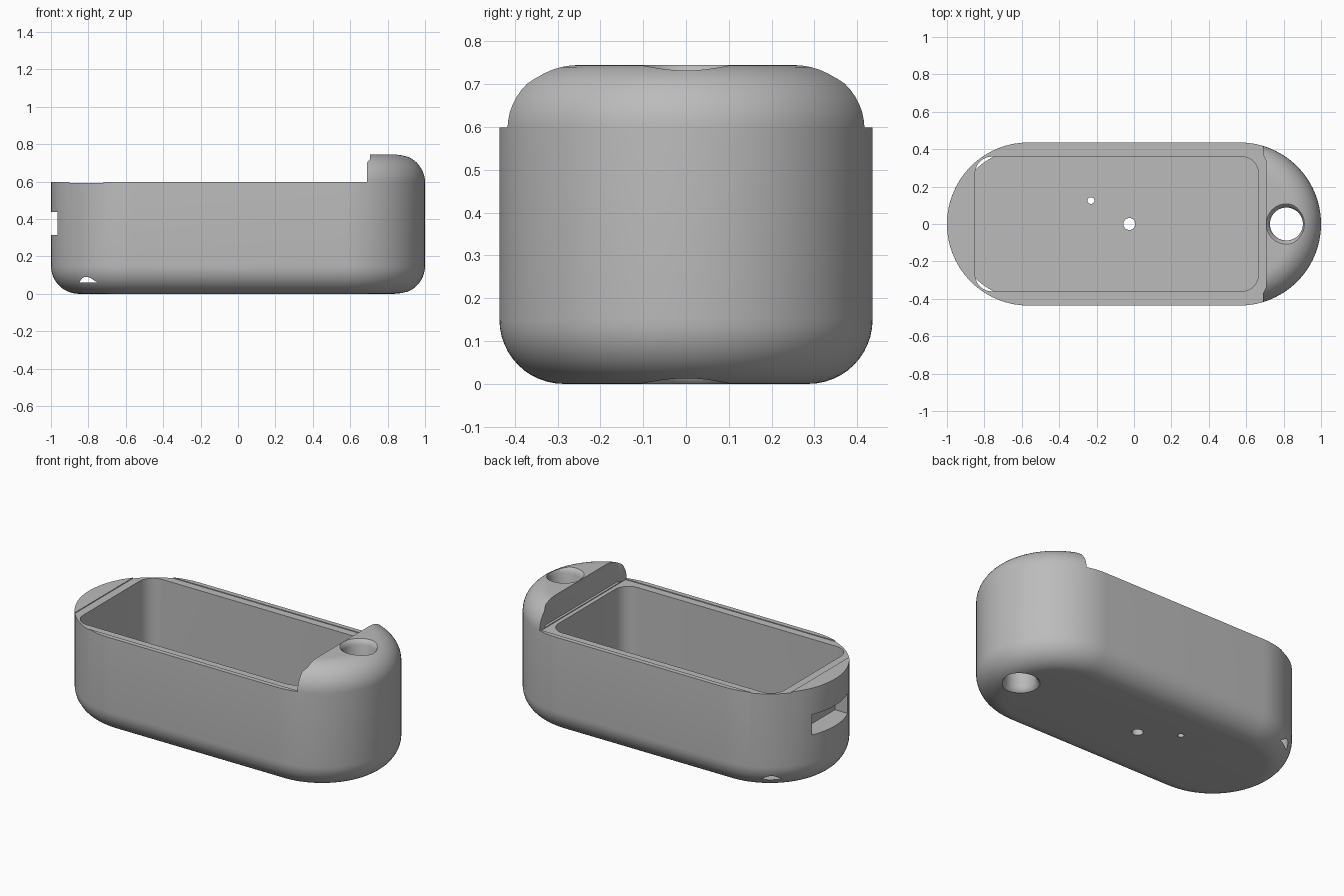
import bpy, bmesh, math

cube = bpy.data.objects.get("Cube")
if cube:
    bpy.data.objects.remove(cube, do_unlink=True)

# One grey plastic for the whole shell
grey = bpy.data.materials.new("grey plastic")
grey.use_nodes = True
colour = (0.5, 0.5, 0.5, 1)
grey.diffuse_color = colour
grey.node_tree.nodes["Principled BSDF"].inputs["Base Color"].default_value = colour


def rounded(cx, cy, hx, hy, r, n):
    """Rounded rectangle outline; becomes a stadium or circle when r is large."""
    pts = []
    for q, (sx, sy) in enumerate(((1, 1), (-1, 1), (-1, -1), (1, -1))):
        for k in range(n + 1):
            a = (q + k / n) * math.pi / 2
            pts.append((cx + sx * (hx - r) + r * math.cos(a),
                        cy + sy * (hy - r) + r * math.sin(a)))
    return pts


def loft(name, layers):
    """Stack outlines at given heights into a closed solid."""
    bm = bmesh.new()
    rings = [[bm.verts.new((x, y, z)) for x, y in pts] for z, pts in layers]
    for low, high in zip(rings, rings[1:]):
        for i in range(len(low)):
            j = (i + 1) % len(low)
            bm.faces.new((low[i], low[j], high[j], high[i]))
    bm.faces.new(rings[0][::-1])
    bm.faces.new(rings[-1])
    bmesh.ops.remove_doubles(bm, verts=bm.verts, dist=1e-5)
    bmesh.ops.recalc_face_normals(bm, faces=bm.faces)
    mesh = bpy.data.meshes.new(name)
    bm.to_mesh(mesh)
    bm.free()
    mesh.materials.append(grey)
    obj = bpy.data.objects.new(name, mesh)
    bpy.context.collection.objects.link(obj)
    return obj


def prism(name, pts, z0, z1):
    return loft(name, [(z0, pts), (z1, pts)])


def circle(x, y, r, n=12):
    return rounded(x, y, r, r, r, n)


def box(x0, x1, y):
    return [(x0, -y), (x1, -y), (x1, y), (x0, y)]


# Shell: stadium with filleted bottom and top edges
height, fillet, half_width = 0.745, 0.15, 0.436
steps = 12
layers = []
for k in range(steps + 1):
    a = k / steps * math.pi / 2
    inset = fillet * (1 - math.sin(a))
    layers.append((fillet * (1 - math.cos(a)),
                   rounded(0, 0, 1 - inset, half_width - inset, half_width - inset, 24)))
layers += [(height - z, pts) for z, pts in reversed(layers)]
shell = loft("case_shell", layers)

# Space above the rim, leaving the raised end with its shallow recessed wall
rim = 0.599
half = [(0.705, 0.34), (0.69, 0.37), (0.69, 0.6), (-1.2, 0.6)]
lid_outline = half + [(x, -y) for x, y in reversed(half)]
cutters = [prism("lid_space", lid_outline, rim, 1)]

# Slight step around the opening, and the main cavity
cutters.append(prism("rim_recess", box(-0.9, 0.69, 0.407), rim - 0.005, 0.65))
cutters.append(prism("cavity", rounded(-0.0925, 0, 0.7575, 0.36, 0.09, 10), 0.06, 0.9))

# Flared hole through the raised end
flare = [(-0.02, 0.122), (0, 0.108), (0.008, 0.098), (0.03, 0.088)]
profile = flare + [(height - z, r) for z, r in reversed(flare)]
cutters.append(loft("ring_hole", [(z, circle(0.815, 0, r)) for z, r in profile]))

# Port pocket in the end wall
cutters.append(prism("port_pocket", box(-1.1, -0.88, 0.171), 0.315, 0.438))

# Two small holes in the floor
for x, y, r in ((-0.025, 0, 0.032), (-0.23, 0.125, 0.018)):
    cutters.append(prism("floor_hole", circle(x, y, r, 8), -0.1, 0.2))

# Apply every cut
bpy.context.view_layer.objects.active = shell
for cutter in cutters:
    cutter.hide_render = True
    mod = shell.modifiers.new(cutter.name, "BOOLEAN")
    mod.operation = "DIFFERENCE"
    mod.solver = "EXACT"
    mod.object = cutter
    bpy.ops.object.modifier_apply(modifier=mod.name)
    bpy.data.objects.remove(cutter, do_unlink=True)

# Smooth curves, crisp cut edges
for obj in bpy.context.selected_objects:
    obj.select_set(False)
shell.select_set(True)
bpy.ops.object.shade_smooth_by_angle(angle=math.radians(30))
